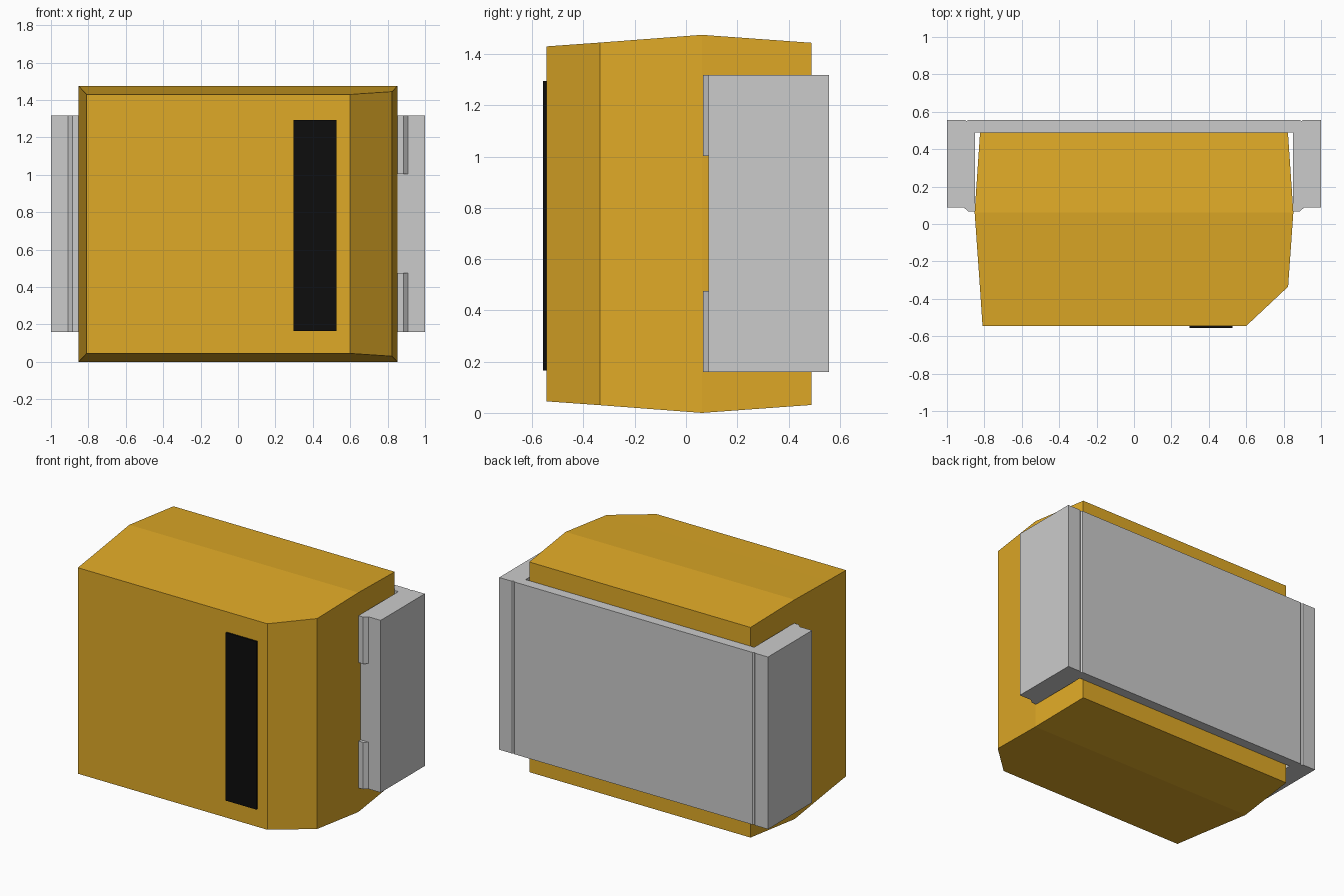
import bpy, bmesh

if "Cube" in bpy.data.objects:
    bpy.data.objects.remove(bpy.data.objects["Cube"])

def material(name, color):
    m = bpy.data.materials.new(name)
    m.diffuse_color = color
    m.use_nodes = True
    m.node_tree.nodes["Principled BSDF"].inputs["Base Color"].default_value = m.diffuse_color
    return m

def finish(name, bm, mat=None):
    bmesh.ops.recalc_face_normals(bm, faces=bm.faces)
    me = bpy.data.meshes.new(name)
    bm.to_mesh(me)
    bm.free()
    ob = bpy.data.objects.new(name, me)
    bpy.context.collection.objects.link(ob)
    if mat:
        me.materials.append(mat)
    return ob

def extrude_profile(name, pts, z0, z1, mat=None):
    """Upright prism from an (x, y) outline."""
    bm = bmesh.new()
    face = bm.faces.new([bm.verts.new((x, y, z0)) for x, y in pts])
    ext = bmesh.ops.extrude_face_region(bm, geom=[face])
    top = [v for v in ext["geom"] if isinstance(v, bmesh.types.BMVert)]
    bmesh.ops.translate(bm, verts=top, vec=(0, 0, z1 - z0))
    return finish(name, bm, mat)

yellow = material("yellow", (0.74, 0.40, 0.02, 1))
black = material("black", (0.004, 0.004, 0.004, 1))

# Body: rows of (y, left x, right x, inset in z), bulging at the middle row
H, MID = 1.475, 0.062
rows = [(-0.545, -0.81, 0.60, 0.045), (-0.335, -0.824, 0.824, 0.030),
        (MID, -0.852, 0.852, 0.0), (0.49, -0.823, 0.823, 0.031)]
bm = bmesh.new()
rings = [[bm.verts.new(p) for p in ((l, y, d), (r, y, d), (r, y, H - d), (l, y, H - d))]
         for y, l, r, d in rows]
for a, b in zip(rings, rings[1:]):
    for i in range(4):
        j = (i + 1) % 4
        bm.faces.new((a[i], a[j], b[j], b[i]))
bm.faces.new(rings[0])
bm.faces.new(rings[-1])
bmesh.ops.dissolve_limit(bm, angle_limit=0.01, verts=bm.verts, edges=bm.edges)
finish("body", bm, yellow)

# Front window strip
extrude_profile("window_strip", [(0.298, -0.557), (0.526, -0.557),
                                 (0.526, -0.54), (0.298, -0.54)], 0.165, 1.294, black)

# Bracket: U outline with a small groove near each rear corner
Z0, Z1 = 0.16, 1.318
half = [(0.85, 0.49), (0.85, 0.088), (1.0, 0.088), (1.0, 0.557),
        (0.905, 0.557), (0.895, 0.55), (0.885, 0.557)]
extrude_profile("bracket", half + [(-x, y) for x, y in reversed(half)], Z0, Z1)

# Lips on the bracket's front edges: one long on the left, two short on the right
def lip(name, side, z0, z1):
    pts = [(0.85, 0.09), (0.85, 0.066), (0.885, 0.066), (0.912, 0.09)]
    extrude_profile(name, [(side * x, y) for x, y in pts], z0, z1)

lip("left_lip", -1, Z0, Z1)
lip("lower_right_lip", 1, Z0, 0.475)
lip("upper_right_lip", 1, 1.003, Z1)
